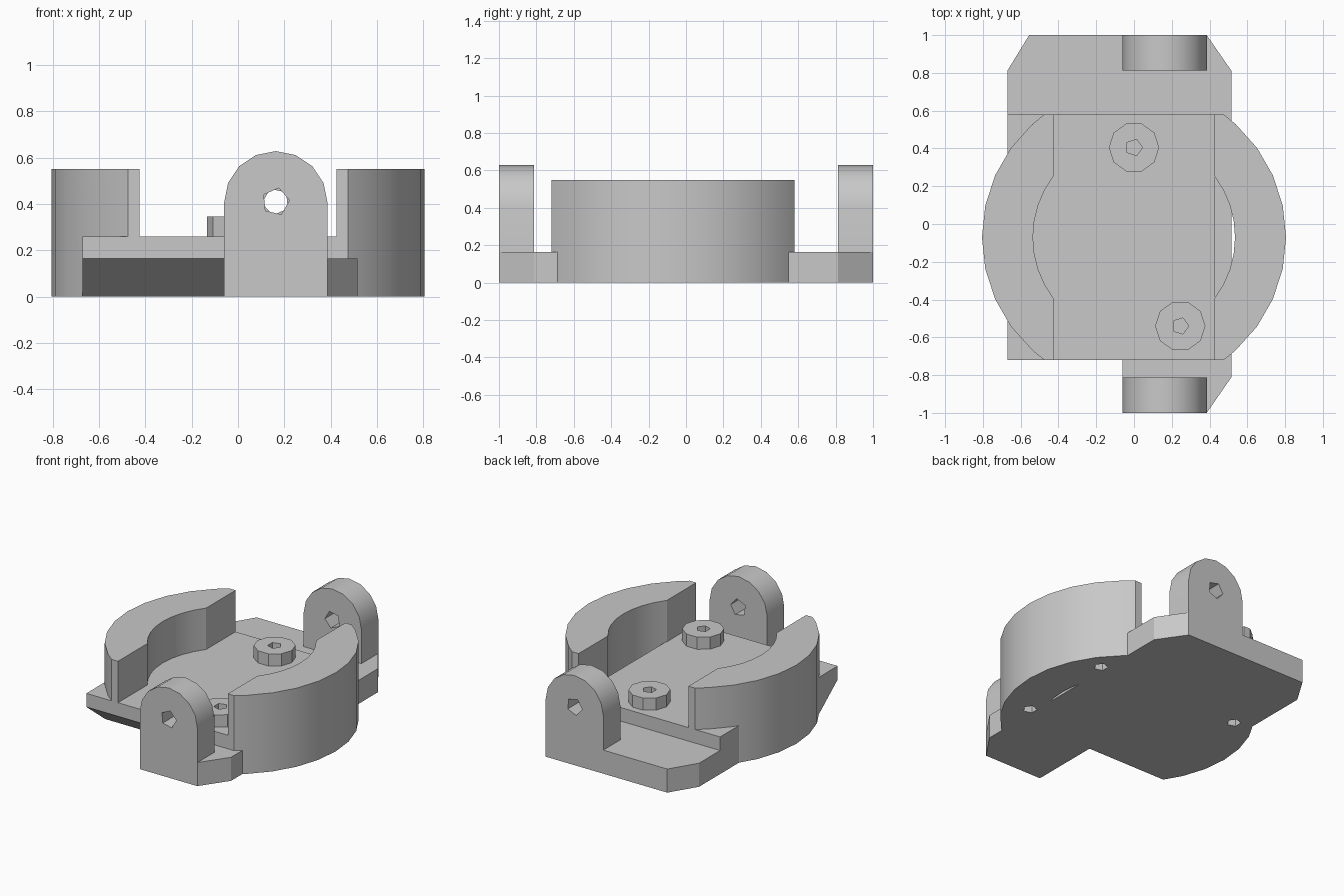
import bpy, bmesh
from math import sin, cos, pi, radians
from mathutils import Vector

cube = bpy.data.objects.get("Cube")
if cube:
    bpy.data.objects.remove(cube, do_unlink=True)

grey = bpy.data.materials.new("plain_grey")
grey.use_nodes = True
grey.diffuse_color = (0.58, 0.58, 0.58, 1)
grey.node_tree.nodes["Principled BSDF"].inputs["Base Color"].default_value = grey.diffuse_color

CY = -0.07          # centre of the round body
PLATE, FLOOR, TOP = 0.165, 0.26, 0.55


def prism(name, points, low, high, axis="z"):
    """Extrude a 2D outline along an axis."""
    place = {"z": lambda a, b, t: (a, b, t),
             "y": lambda a, b, t: (a, t, b),
             "x": lambda a, b, t: (t, a, b)}[axis]
    bm = bmesh.new()
    face = bm.faces.new([bm.verts.new(place(a, b, low)) for a, b in points])
    new = bmesh.ops.extrude_face_region(bm, geom=[face])["geom"]
    shift = Vector(place(0, 0, high - low))
    bmesh.ops.translate(bm, vec=shift, verts=[v for v in new if isinstance(v, bmesh.types.BMVert)])
    bmesh.ops.recalc_face_normals(bm, faces=bm.faces)
    mesh = bpy.data.meshes.new(name)
    bm.to_mesh(mesh)
    bm.free()
    mesh.materials.append(grey)
    obj = bpy.data.objects.new(name, mesh)
    bpy.context.collection.objects.link(obj)
    return obj


def ring(x, y, radius, sides, turn=0.0):
    return [(x + radius * cos(turn + 2 * pi * i / sides),
             y + radius * sin(turn + 2 * pi * i / sides)) for i in range(sides)]


def arc(x, y, radius, start, end, steps):
    angles = [radians(start + (end - start) * i / steps) for i in range(steps + 1)]
    return [(x + radius * cos(a), y + radius * sin(a)) for a in angles]


def select(obj):
    bpy.ops.object.select_all(action="DESELECT")
    obj.select_set(True)
    bpy.context.view_layer.objects.active = obj


def cut(obj, cutters):
    select(obj)
    for cutter in cutters:
        cutter.hide_render = True
        mod = obj.modifiers.new("cut", "BOOLEAN")
        mod.operation, mod.solver, mod.object = "DIFFERENCE", "EXACT", cutter
        bpy.ops.object.modifier_apply(modifier=mod.name)


# Base plate with chamfered corners
plate = prism("base_plate", [(-0.67, -1), (0.385, -1), (0.515, -0.812), (0.515, 0.812),
                             (0.385, 1), (-0.555, 1), (-0.67, 0.812)], 0, PLATE)

# Raised floor between the walls
floor = prism("raised_floor", [(-0.67, -0.72), (0.43, -0.72), (0.43, 0.58), (-0.67, 0.58)],
              PLATE, FLOOR)

# Curved walls, mirrored left and right
outline = ([(0.425, -0.65), (0.475, -0.65)] + arc(0, 0, 0.805, -48, 48, 8)
           + [(0.475, 0.65), (0.425, 0.65)] + arc(0, 0, 0.535, 37.4, -37.4, 8))
walls = {}
for side, sign in (("left", 1), ("right", -1)):
    walls[side] = prism(side + "_wall", [(sign * x, CY + y) for x, y in outline], 0, TOP)

# Undercut at the front and blind holes in the underside
undercut = prism("undercut_cutter", [(-0.383, -0.1), (-1.2, -0.1), (-1.2, 0.542)],
                 -1, -0.06, "x")
holes = [prism("underside_hole_cutter", ring(x, y, 0.045, 5), -0.1, 0.13)
         for x, y in ((0.55, 0.33), (0.55, -0.37), (-0.55, 0.33))]
cut(plate, [undercut] + holes)
cut(walls["left"], holes[:2])
cut(walls["right"], [undercut, holes[2]])

# Upright lugs with a pierced rounded top
cutters = [undercut] + holes
parts = [plate, floor, *walls.values()]
arch = [(-0.06, 0)] + arc(0.163, 0.405, 0.223, 180, 0, 8) + [(0.386, 0)]
for name, low, high, turn in (("front_lug", -1, -0.812, 0.1), ("back_lug", 0.812, 1, pi + 0.1)):
    lug = prism(name, arch, low, high, "y")
    hole = prism("lug_hole_cutter", ring(0.163, 0.41, 0.06, 5, turn), low - 0.1, high + 0.1, "y")
    cut(lug, [hole])
    cutters.append(hole)
    parts.append(lug)

# Ten-sided bosses with a small socket
for name, x, y in (("front_boss", 0.245, -0.54), ("back_boss", 0, 0.405)):
    boss = prism(name, ring(x, y, 0.133, 10), FLOOR - 0.01, 0.345)
    socket = prism("socket_cutter", ring(x, y, 0.045, 5), 0.1, 0.5)
    cut(boss, [socket])
    cut(floor, [socket])
    cutters.append(socket)
    parts.append(boss)

for cutter in cutters:
    bpy.data.objects.remove(cutter, do_unlink=True)

for part in parts:
    select(part)
    bpy.ops.object.shade_smooth_by_angle(angle=radians(30))
